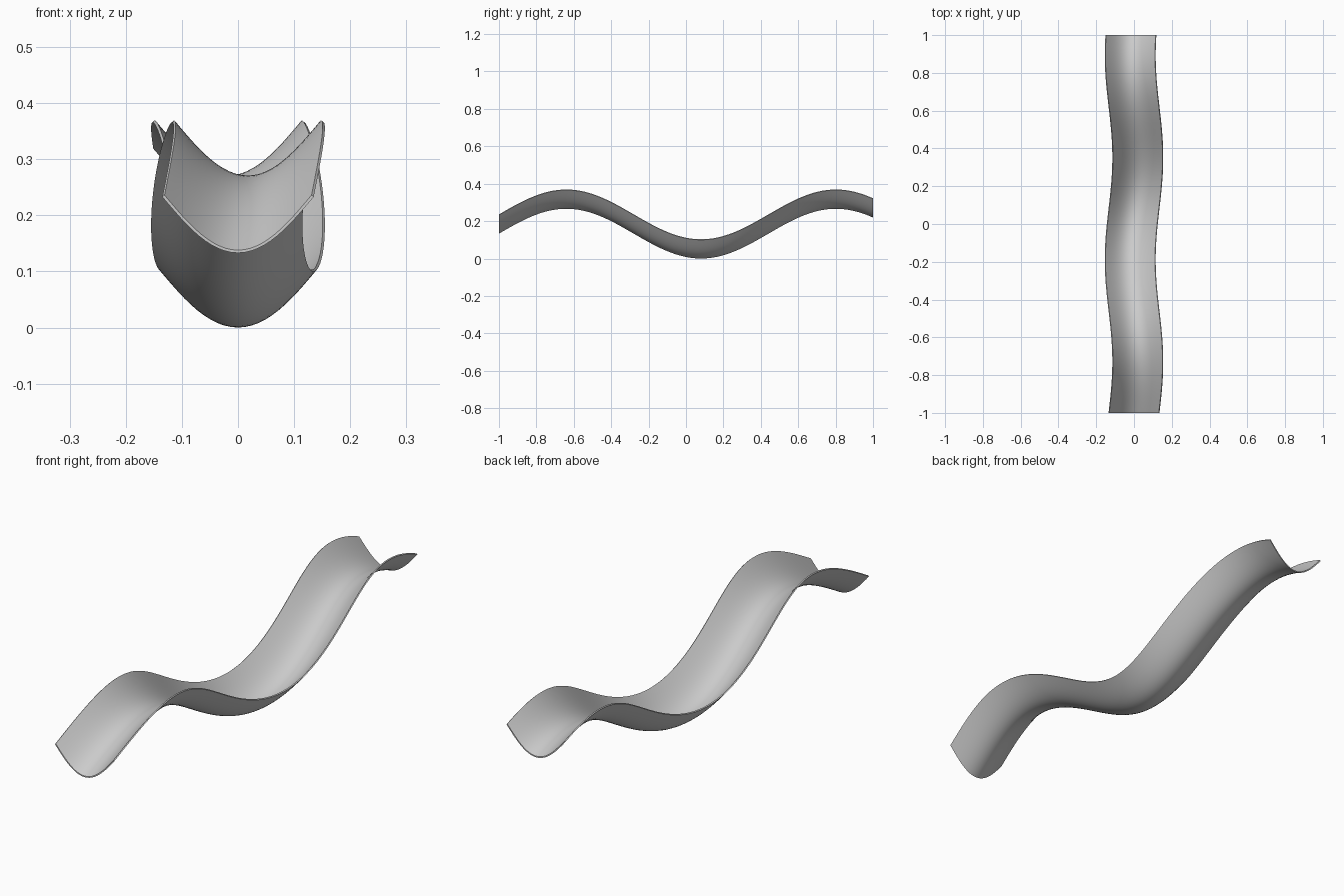
import bpy, bmesh
from math import sin, sqrt

if "Cube" in bpy.data.objects:
    bpy.data.objects.remove(bpy.data.objects["Cube"])

HALF_W, DEPTH, THICK = 0.131, 0.098, 0.005
NU, NV = 24, 96


# U-shaped cross-section: inner line, then outer line back along the underside
def section():
    inner, outer = [], []
    for i in range(NU + 1):
        s = 2 * i / NU - 1
        x = HALF_W * s
        z = DEPTH * (1.2 * s * s - 0.2 * s ** 4)
        slope = DEPTH / HALF_W * (2.4 * s - 0.8 * s ** 3)
        n = sqrt(1 + slope * slope)
        inner.append((x, z))
        outer.append((x + THICK * slope / n, z - THICK / n))
    return inner + outer[::-1]


# Section swept along y, swaying sideways and rolling up and down
bm = bmesh.new()
sec = section()
rings = []
for j in range(NV + 1):
    t = 2 * j / NV
    dx = 0.02 * sin(5.81 * t)
    dz = 0.138 + 0.133 * sin(4.36 * t)
    rings.append([bm.verts.new((x + dx, t - 1, z + dz)) for x, z in sec])

n = len(sec)
for a, b in zip(rings, rings[1:]):
    for i in range(n):
        k = (i + 1) % n
        bm.faces.new((a[i], a[k], b[k], b[i]))

# End caps as strips between inner and outer lines
for r in (rings[0], rings[-1]):
    for i in range(NU):
        bm.faces.new((r[i], r[i + 1], r[n - 2 - i], r[n - 1 - i]))
bmesh.ops.recalc_face_normals(bm, faces=bm.faces)

mesh = bpy.data.meshes.new("wavy_slide_channel")
bm.to_mesh(mesh)
bm.free()
slide = bpy.data.objects.new("wavy_slide_channel", mesh)
bpy.context.collection.objects.link(slide)
bpy.context.view_layer.objects.active = slide
slide.select_set(True)
bpy.ops.object.shade_smooth_by_angle(angle=0.6)
